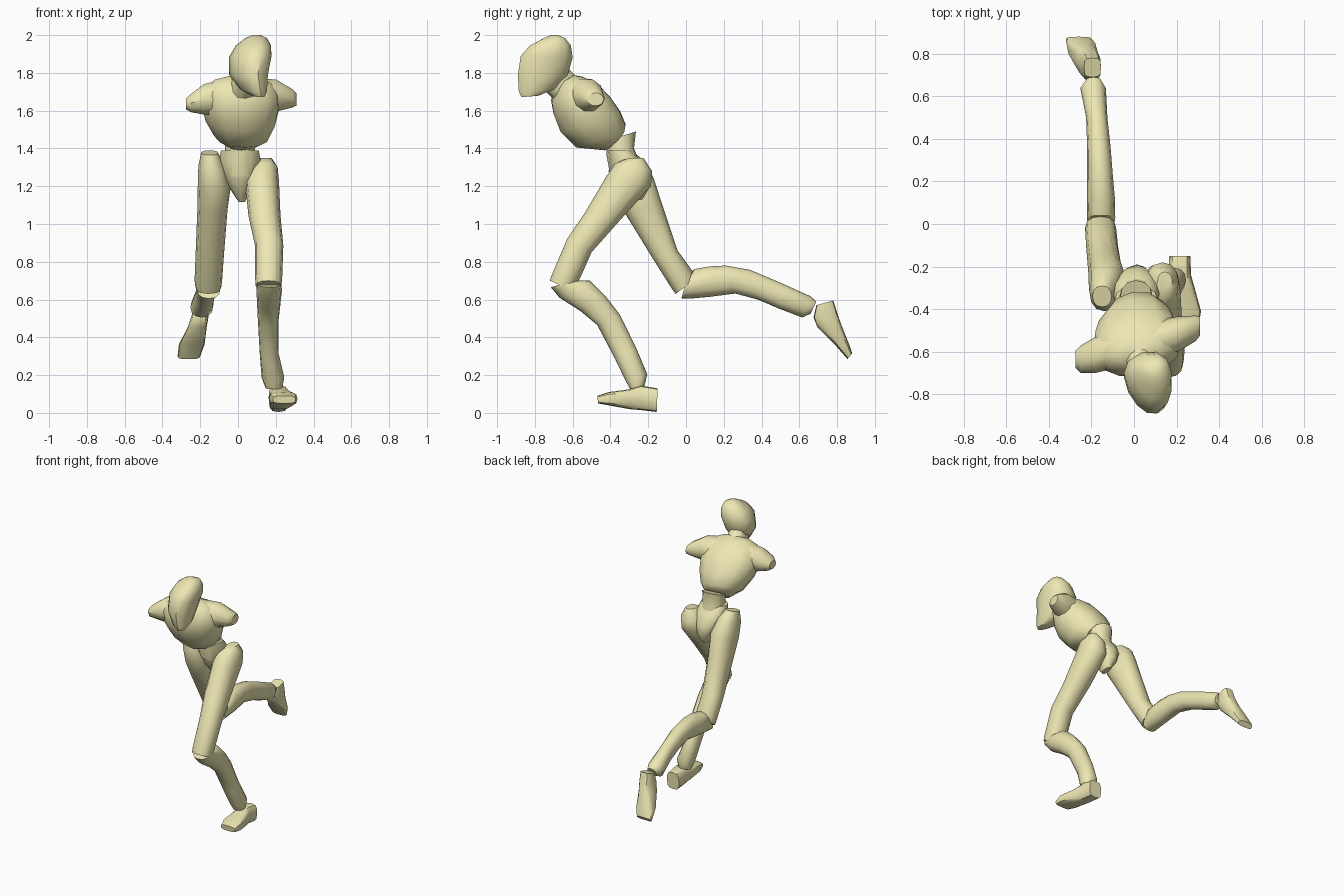
import bpy, bmesh, math
from mathutils import Vector

mat = bpy.data.materials.new("pale_yellow")
mat.diffuse_color = (0.85, 0.80, 0.45, 1)


def skin(name, loops):
    """Bridge equal-sized vertex loops, cap both ends and shade smooth."""
    bm = bmesh.new()
    rows = [[bm.verts.new(p) for p in loop] for loop in loops]
    n = len(rows[0])
    for a, b in zip(rows, rows[1:]):
        for i in range(n):
            j = (i + 1) % n
            bm.faces.new((a[i], a[j], b[j], b[i]))
    bm.faces.new(rows[0])
    bm.faces.new(rows[-1])
    bmesh.ops.recalc_face_normals(bm, faces=bm.faces)
    me = bpy.data.meshes.new(name)
    bm.to_mesh(me)
    bm.free()
    me.materials.append(mat)
    ob = bpy.data.objects.new(name, me)
    bpy.context.collection.objects.link(ob)
    bpy.ops.object.select_all(action='DESELECT')
    ob.select_set(True)
    bpy.context.view_layer.objects.active = ob
    bpy.ops.object.shade_smooth_by_angle(angle=math.radians(40))
    return ob


def body(name, rings, n=12, yaw=0.0, box=0.9, taper=0.0):
    """Loft rings (x centre, half width, front y, front z, back y, back z)."""
    w = Vector((math.cos(yaw), math.sin(yaw), 0))
    loops = []
    for x, hw, y1, z1, y2, z2 in rings:
        c = Vector((x, (y1 + y2) / 2, (z1 + z2) / 2))
        d = Vector((-math.sin(yaw) * (y1 - c.y), y1 - c.y, z1 - c.z))
        loop = []
        for i in range(n):
            a = math.tau * i / n
            u, v = [math.copysign(abs(t) ** box, t) for t in (math.cos(a), math.sin(a))]
            loop.append(c + d * u + w * hw * v * (1 - taper * u))
        loops.append(loop)
    return skin(name, loops)


def stub(name, path, n=10):
    """Loft upright rings (x, y, z, y radius, z radius) along x."""
    skin(name, [[(x, y + ry * math.cos(math.tau * i / n), z + rz * math.sin(math.tau * i / n))
                 for i in range(n)] for x, y, z, ry, rz in path])


# Head, turned and narrowing towards the face
body("head", [
    (.11, .03, -.87, 1.672, -.78, 1.68),
    (.09, .065, -.885, 1.70, -.70, 1.715),
    (.065, .097, -.89, 1.79, -.63, 1.79),
    (.075, .107, -.875, 1.89, -.605, 1.88),
    (.09, .09, -.825, 1.945, -.615, 1.945),
    (.10, .055, -.75, 1.985, -.645, 1.985),
    (.10, .02, -.715, 2.0, -.68, 2.0)], yaw=.32, taper=.22)
body("neck", [
    (.02, .075, -.70, 1.66, -.56, 1.76),
    (.05, .06, -.78, 1.74, -.64, 1.84)], yaw=.25)

# Chest and shoulder stumps
body("chest", [
    (.01, .09, -.43, 1.39, -.33, 1.49),
    (.015, .145, -.58, 1.405, -.32, 1.53),
    (.015, .19, -.665, 1.49, -.35, 1.60),
    (.015, .21, -.70, 1.58, -.40, 1.67),
    (.02, .20, -.71, 1.65, -.47, 1.745),
    (.02, .16, -.69, 1.71, -.55, 1.78),
    (.025, .09, -.67, 1.75, -.60, 1.79)], yaw=.18)
stub("left_shoulder", [
    (-.06, -.57, 1.67, .10, .105), (-.18, -.615, 1.66, .085, .085),
    (-.25, -.635, 1.64, .065, .05), (-.275, -.635, 1.635, .04, .03)])
stub("right_shoulder", [
    (.08, -.56, 1.67, .10, .105), (.20, -.52, 1.68, .085, .09),
    (.29, -.49, 1.665, .06, .05), (.31, -.48, 1.66, .045, .035)])

# Waist and pelvis
body("waist", [
    (.01, .075, -.42, 1.44, -.265, 1.49),
    (.01, .08, -.42, 1.36, -.275, 1.40),
    (.01, .08, -.40, 1.25, -.23, 1.29)])
body("pelvis", [
    (.01, .10, -.42, 1.39, -.29, 1.39),
    (.01, .11, -.41, 1.33, -.24, 1.34),
    (.01, .095, -.40, 1.26, -.20, 1.27),
    (.015, .06, -.365, 1.18, -.19, 1.20),
    (.02, .02, -.31, 1.115, -.23, 1.13)])

# Right leg, forward
body("right_thigh", [
    (.145, .035, -.32, 1.345, -.225, 1.35),
    (.135, .075, -.375, 1.32, -.18, 1.28),
    (.127, .09, -.42, 1.255, -.185, 1.20),
    (.14, .085, -.535, 1.06, -.34, 1.03),
    (.165, .075, -.63, .92, -.50, .85),
    (.162, .072, -.715, .72, -.56, .715),
    (.162, .068, -.72, .70, -.60, .645)])
body("right_shin", [
    (.165, .062, -.715, .665, -.60, .70),
    (.165, .068, -.67, .61, -.51, .70),
    (.163, .062, -.56, .54, -.425, .617),
    (.16, .055, -.47, .465, -.35, .52),
    (.165, .05, -.375, .285, -.265, .347),
    (.185, .06, -.32, .17, -.205, .205),
    (.19, .045, -.295, .125, -.22, .14)])
body("right_foot", [
    (.215, .05, -.155, .005, -.15, .13),
    (.215, .053, -.24, .015, -.24, .145),
    (.225, .06, -.30, .02, -.30, .125),
    (.24, .075, -.41, .04, -.41, .11),
    (.245, .06, -.465, .05, -.47, .09)], box=.6)

# Left leg, trailing
body("left_thigh", [
    (-.15, .045, -.39, 1.365, -.29, 1.39),
    (-.14, .07, -.41, 1.28, -.22, 1.335),
    (-.125, .088, -.39, 1.17, -.17, 1.24),
    (-.135, .08, -.325, 1.06, -.125, 1.10),
    (-.15, .075, -.165, .80, -.045, .86),
    (-.157, .073, -.07, .65, .035, .75),
    (-.157, .068, -.055, .63, .04, .70)])
body("left_shin", [
    (-.155, .06, -.025, .605, 0, .69),
    (-.155, .067, .02, .605, .04, .76),
    (-.155, .065, .13, .615, .12, .775),
    (-.16, .06, .26, .632, .21, .78),
    (-.165, .055, .38, .60, .34, .757),
    (-.175, .05, .49, .553, .51, .685),
    (-.192, .06, .615, .505, .66, .617),
    (-.19, .035, .66, .525, .69, .59)])
body("left_foot", [
    (-.195, .04, .69, .57, .78, .595),
    (-.20, .045, .675, .505, .80, .53),
    (-.215, .05, .695, .455, .825, .46),
    (-.245, .068, .785, .365, .865, .36),
    (-.26, .06, .855, .285, .88, .315)], box=.6)
